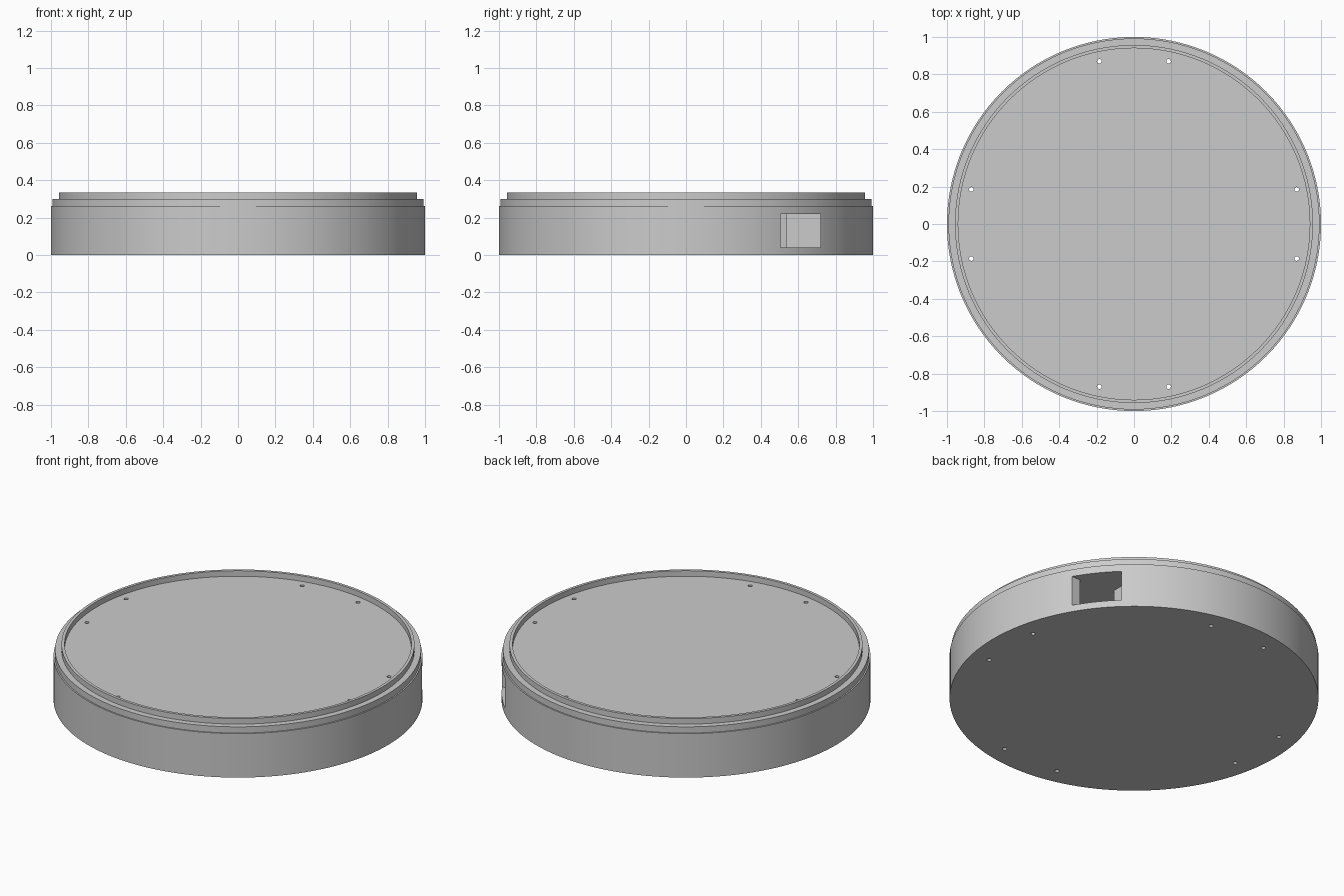
import bpy, bmesh, math

if "Cube" in bpy.data.objects:
    bpy.data.objects.remove(bpy.data.objects["Cube"])

SIDES = 128

gray = bpy.data.materials.new("light_gray")
gray.use_nodes = True
gray.diffuse_color = (0.6, 0.6, 0.6, 1)
gray.node_tree.nodes["Principled BSDF"].inputs["Base Color"].default_value = (0.6, 0.6, 0.6, 1)


def finish(name, bm, helper=False):
    bmesh.ops.recalc_face_normals(bm, faces=bm.faces)
    mesh = bpy.data.meshes.new(name)
    bm.to_mesh(mesh)
    bm.free()
    mesh.materials.append(gray)
    obj = bpy.data.objects.new(name, mesh)
    bpy.context.collection.objects.link(obj)
    if helper:
        obj.hide_render = True
        obj.hide_set(True)
    return obj


def lathe(name, profile, helper=False):
    # Revolve an (r, z) profile that starts and ends on the axis
    bm = bmesh.new()
    verts = [bm.verts.new((r, 0, z)) for r, z in profile]
    edges = [bm.edges.new(pair) for pair in zip(verts, verts[1:])]
    bmesh.ops.spin(bm, geom=verts + edges, cent=(0, 0, 0), axis=(0, 0, 1),
                   angle=math.tau, steps=SIDES, use_duplicate=False)
    bmesh.ops.remove_doubles(bm, verts=bm.verts, dist=0.0001)
    return finish(name, bm, helper)


def box(name, low, high):
    bm = bmesh.new()
    bmesh.ops.create_cube(bm, size=1)
    for v in bm.verts:
        v.co = [a if c < 0 else b for c, a, b in zip(v.co, low, high)]
    return finish(name, bm, True)


def cut(target, cutter):
    mod = target.modifiers.new(cutter.name, 'BOOLEAN')
    mod.operation = 'DIFFERENCE'
    mod.solver = 'EXACT'
    mod.object = cutter


# Round housing: stepped shoulder, raised rim and recessed top plate
housing = lathe("round_housing", [
    (0, 0), (1, 0), (1, 0.263), (0.992, 0.263), (0.992, 0.3),
    (0.957, 0.3), (0.957, 0.333), (0.94, 0.333), (0.94, 0.3), (0, 0.3)])

# Inner chamber, keeping a solid block along the back
chamber = lathe("chamber_cutter", [(0, 0.04), (0.95, 0.04), (0.95, 0.22), (0, 0.22)], True)
cut(chamber, box("back_block", (-0.59, 0.535, -0.1), (0.59, 1.1, 0.4)))
cut(housing, chamber)

# Side port opening into the chamber
cut(housing, box("port_cutter", (0.62, 0.505, 0.04), (1.1, 0.72, 0.22)))

# Eight small screw holes, in pairs on each side
bm = bmesh.new()
for a in (-0.185, 0.185):
    for b in (-0.87, 0.87):
        for x, y in ((a, b), (b, a)):
            made = bmesh.ops.create_cone(bm, cap_ends=True, segments=16, radius1=0.012,
                                         radius2=0.012, depth=1)
            bmesh.ops.translate(bm, verts=made["verts"], vec=(x, y, 0.15))
cut(housing, finish("screw_hole_cutters", bm, True))

# Smooth curved walls with crisp edges
bpy.ops.object.select_all(action='DESELECT')
housing.select_set(True)
bpy.context.view_layer.objects.active = housing
for mod in list(housing.modifiers):
    bpy.ops.object.modifier_apply(modifier=mod.name)
bpy.ops.object.shade_smooth_by_angle(angle=math.radians(30))
